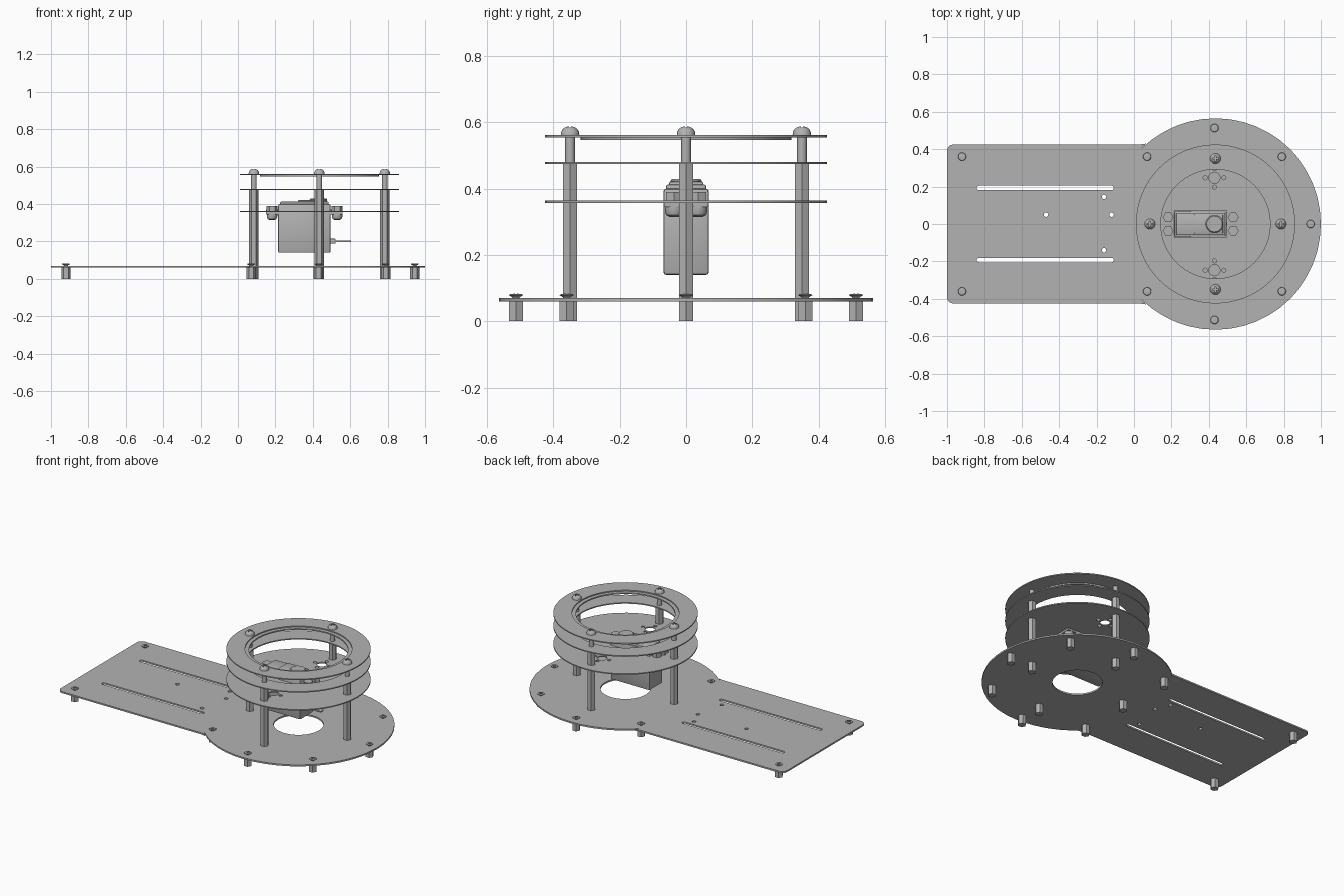
import bpy, bmesh, math
from mathutils import Matrix, Vector

cube = bpy.data.objects.get("Cube")
if cube:
    bpy.data.objects.remove(cube, do_unlink=True)

grey = bpy.data.materials.new("plain_grey")
grey.use_nodes = True
COLOUR = (0.45, 0.45, 0.45, 1)
grey.diffuse_color = COLOUR
grey.node_tree.nodes["Principled BSDF"].inputs["Base Color"].default_value = COLOUR

CX = 0.435   # centre of the round tower


def add(name, mesh, loc=(0, 0, 0), smooth=True):
    ob = bpy.data.objects.new(name, mesh)
    bpy.context.collection.objects.link(ob)
    ob.location = loc
    if not mesh.materials:
        mesh.materials.append(grey)
    if smooth:
        bpy.ops.object.select_all(action='DESELECT')
        ob.select_set(True)
        bpy.context.view_layer.objects.active = ob
        bpy.ops.object.shade_smooth_by_angle(angle=math.radians(35))
    return ob


def arc(x, y, r, a0, a1, n):
    return [(x + r * math.cos(a0 + (a1 - a0) * i / n),
             y + r * math.sin(a0 + (a1 - a0) * i / n)) for i in range(n + 1)]


def circle(x, y, r, n=16):
    return arc(x, y, r, 0, math.tau, n)[:-1]


def slot(x0, x1, y, r):
    q = math.pi / 2
    return arc(x1, y, r, -q, q, 8) + arc(x0, y, r, q, 3 * q, 8)


def rect(x0, x1, y0, y1):
    return [(x0, y0), (x1, y0), (x1, y1), (x0, y1)]


def plate(name, loops, z0, z1):
    """Flat sheet: first loop is the outline, the others are holes."""
    cu = bpy.data.curves.new(name, 'CURVE')
    cu.dimensions, cu.fill_mode = '2D', 'BOTH'
    cu.extrude = (z1 - z0) / 2
    for pts in loops:
        sp = cu.splines.new('POLY')
        sp.points.add(len(pts) - 1)
        for p, (x, y) in zip(sp.points, pts):
            p.co = (x, y, 0, 1)
        sp.use_cyclic_u = True
    tmp = bpy.data.objects.new(name + "_outline", cu)
    bpy.context.collection.objects.link(tmp)
    dg = bpy.context.evaluated_depsgraph_get()
    mesh = bpy.data.meshes.new_from_object(tmp.evaluated_get(dg))
    bpy.data.objects.remove(tmp, do_unlink=True)
    bm = bmesh.new()
    bm.from_mesh(mesh)
    bmesh.ops.remove_doubles(bm, verts=bm.verts, dist=1e-5)
    bmesh.ops.recalc_face_normals(bm, faces=bm.faces)
    bm.to_mesh(mesh)
    bm.free()
    return add(name, mesh, (0, 0, (z0 + z1) / 2), smooth=False)


def lathe(name, profile, n):
    """Mesh from (radius, z) rings, capped at both ends."""
    bm = bmesh.new()
    rings = [[bm.verts.new((x, y, z)) for x, y in circle(0, 0, r, n)] for r, z in profile]
    for a, b in zip(rings, rings[1:]):
        for i in range(n):
            j = (i + 1) % n
            bm.faces.new((a[i], a[j], b[j], b[i]))
    bm.faces.new(rings[0][::-1])
    bm.faces.new(rings[-1])
    mesh = bpy.data.meshes.new(name)
    bm.to_mesh(mesh)
    bm.free()
    return mesh


def box(name, x0, x1, y0, y1, z0, z1, bevel=0.0):
    bm = bmesh.new()
    size = Vector((x1 - x0, y1 - y0, z1 - z0))
    bmesh.ops.create_cube(bm, size=1, matrix=Matrix.Diagonal(size).to_4x4())
    if bevel:
        bmesh.ops.bevel(bm, geom=bm.edges[:], offset=bevel, segments=2,
                        profile=0.5, affect='EDGES')
    mesh = bpy.data.meshes.new(name)
    bm.to_mesh(mesh)
    bm.free()
    return add(name, mesh, ((x0 + x1) / 2, (y0 + y1) / 2, (z0 + z1) / 2))


def cut_cross(mesh, z, arm):
    """Cross recess in the top of a screw head mesh."""
    ob = add("screw_blank", mesh, smooth=False)
    cutters = [box("cross_cutter", -a, a, -b, b, z, z + 0.1)
               for a, b in ((arm, arm * 0.22), (arm * 0.22, arm))]
    for c in cutters:
        c.hide_render = True
        mod = ob.modifiers.new("cross", 'BOOLEAN')
        mod.object, mod.operation, mod.solver = c, 'DIFFERENCE', 'EXACT'
    dg = bpy.context.evaluated_depsgraph_get()
    out = bpy.data.meshes.new_from_object(ob.evaluated_get(dg))
    for o in cutters + [ob]:
        bpy.data.objects.remove(o, do_unlink=True)
    return out


# base plate: rounded board flowing into a large disc
turn = math.pi - 0.80
q = math.pi / 2
outline = (arc(CX, 0, 0.565, -turn, turn, 36) + [(0.065, 0.43), (0.03, 0.425)]
           + arc(-0.965, 0.39, 0.035, q, 2 * q, 5)
           + arc(-0.965, -0.39, 0.035, 2 * q, 3 * q, 5)
           + [(0.03, -0.425), (0.065, -0.43)])
holes = [circle(CX, 0, 0.147, 40), slot(-0.83, -0.12, 0.193, 0.012),
         slot(-0.83, -0.12, -0.193, 0.012)]
holes += [circle(x, y, 0.012) for x, y in
          ((-0.47, 0.05), (-0.12, 0.05), (-0.16, 0.145), (-0.16, -0.14))]
plate("base_plate", [outline] + holes, 0.06, 0.07)

# tower decks: servo deck, middle ring, top ring and its thin lip
deck = [circle(CX, 0, 0.425, 64), rect(0.213, 0.497, -0.07, 0.07)]
for side in (-1, 1):
    deck.append(circle(0.43, side * 0.247, 0.03))
    for dx, dy in ((0.05, 0), (-0.05, 0), (0, 0.05), (0, -0.05)):
        deck.append(circle(0.43 + dx, side * 0.247 + dy, 0.011, 12))
plate("servo_deck", deck, 0.357, 0.364)
plate("middle_ring", [circle(CX, 0, 0.425, 64), circle(CX, 0, 0.315, 64)], 0.474, 0.481)
plate("top_ring", [circle(CX, 0, 0.425, 64), circle(CX, 0, 0.315, 64)], 0.555, 0.562)
plate("top_ring_lip", [circle(CX, 0, 0.318, 64), circle(CX, 0, 0.292, 64)], 0.547, 0.555)

# shared hardware meshes
foot = lathe("foot", [(0.025, 0), (0.025, 0.06)], 6)
post = lathe("post", [(0.025, 0.07), (0.025, 0.474)], 6)
spacer = lathe("spacer", [(0.0145, 0.481), (0.0145, 0.555)], 16)
dome = cut_cross(lathe("dome_screw", [(0.028, 0), (0.027, 0.009), (0.022, 0.018),
                                      (0.014, 0.024), (0.006, 0.026)], 20), 0.014, 0.016)
flat = cut_cross(lathe("flat_screw", [(0.010, 0), (0.012, 0.003), (0.022, 0.009),
                                      (0.020, 0.011), (0.008, 0.013)], 20), 0.008, 0.013)

# four tower posts
for x, y in ((CX - 0.35, 0), (CX + 0.35, 0), (CX, 0.35), (CX, -0.35)):
    add("tower_foot", foot, (x, y, 0))
    add("tower_post", post, (x, y, 0))
    add("upper_spacer", spacer, (x, y, 0))
    add("top_screw", dome, (x, y, 0.562))

# nine outer feet with screws
for x, y in ((-0.92, 0.36), (-0.92, -0.36), (0.07, 0.36), (0.07, -0.36), (0.79, 0.36),
             (0.79, -0.36), (0.43, 0.513), (0.43, -0.513), (0.945, 0)):
    add("outer_foot", foot, (x, y, 0))
    add("outer_screw", flat, (x, y, 0.07))

# servo motor hung through the deck
box("servo_body", 0.215, 0.495, -0.068, 0.068, 0.14, 0.40, 0.008)
box("servo_lid", 0.225, 0.485, -0.06, 0.06, 0.39, 0.413, 0.006)
box("servo_gear_cover", 0.32, 0.475, -0.052, 0.052, 0.40, 0.422, 0.006)
add("servo_output_shaft", lathe("servo_output_shaft", [(0.047, 0.40), (0.047, 0.424),
                                                       (0.042, 0.43)], 24), (0.43, 0, 0))
nut = lathe("nut", [(0.029, 0), (0.029, 0.026)], 6)
head = lathe("bolt_head", [(0.014, 0), (0.024, 0.006), (0.028, 0.018), (0.028, 0.03)], 16)
for x, inner, outer in ((0.182, 0.22, 0.15), (0.530, 0.49, 0.56)):
    lo, hi = min(inner, outer), max(inner, outer)
    box("servo_tab", lo, hi, -0.066, 0.066, 0.345, 0.357)
    box("servo_tab_rib", lo, hi, -0.008, 0.008, 0.357, 0.372)
    for y in (-0.036, 0.036):
        add("servo_nut", nut, (x, y, 0.364))
        add("servo_bolt_head", head, (x, y, 0.315))

# servo cable
box("cable_grommet", 0.49, 0.522, -0.02, 0.02, 0.188, 0.215, 0.004)
box("cable", 0.515, 0.605, -0.015, 0.015, 0.197, 0.205)
